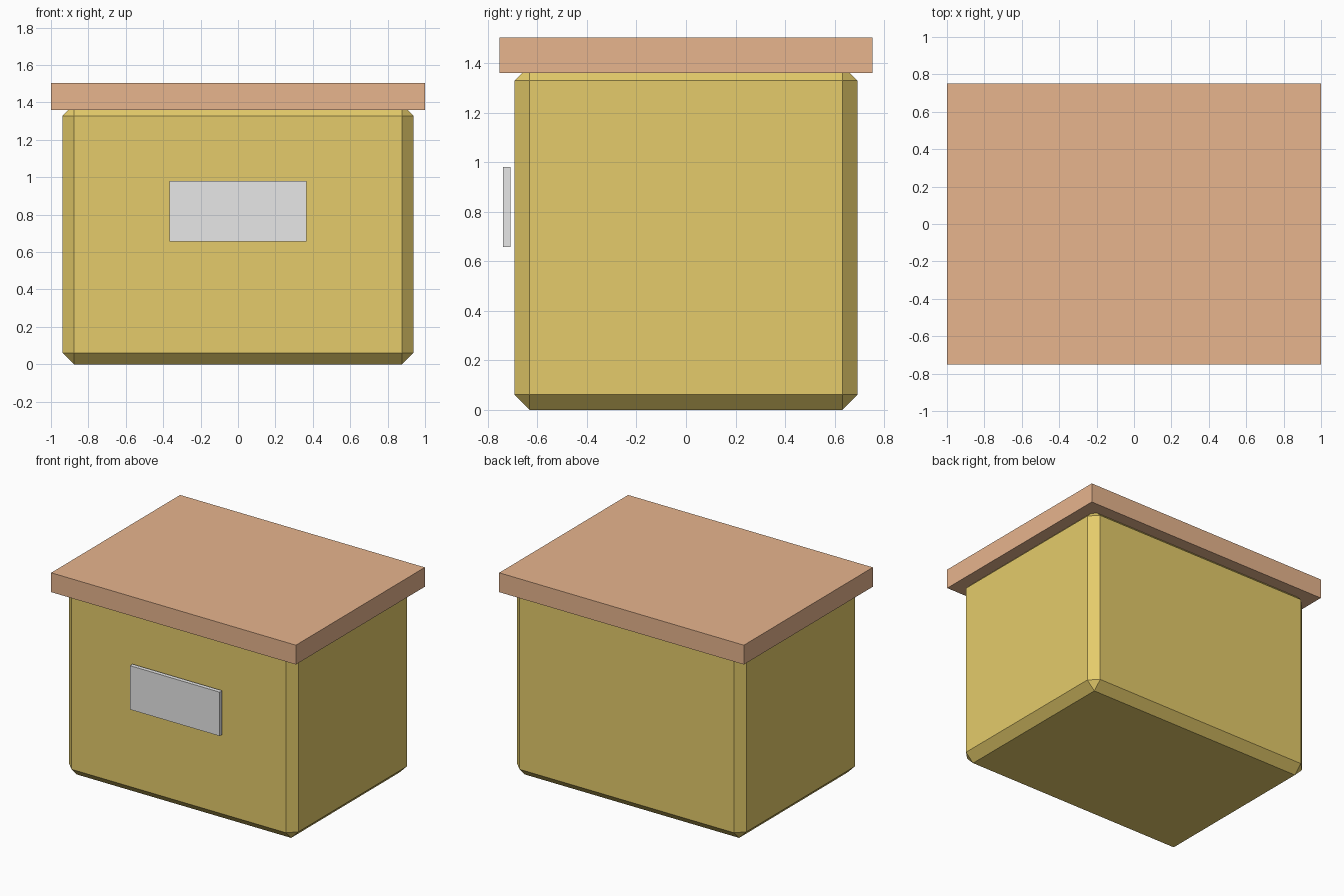
import bpy
import bmesh

if "Cube" in bpy.data.objects:
    bpy.data.objects.remove(bpy.data.objects["Cube"])


def material(name, rgb):
    mat = bpy.data.materials.new(name)
    mat.diffuse_color = (*rgb, 1.0)
    mat.use_nodes = True
    mat.node_tree.nodes["Principled BSDF"].inputs["Base Color"].default_value = mat.diffuse_color
    return mat


def box(name, x, y, z, mat, bevel=0.0):
    """Flat-shaded box between (min, max) pairs, with optional chamfered edges."""
    bm = bmesh.new()
    bmesh.ops.create_cube(bm, size=1.0)
    for v in bm.verts:
        v.co = [lo + (c + 0.5) * (hi - lo) for c, (lo, hi) in zip(v.co, (x, y, z))]
    if bevel:
        bmesh.ops.bevel(bm, geom=bm.edges[:], offset=bevel, segments=1,
                        affect='EDGES', profile=0.5)
    bmesh.ops.recalc_face_normals(bm, faces=bm.faces[:])
    mesh = bpy.data.meshes.new(name)
    bm.to_mesh(mesh)
    bm.free()
    mesh.materials.append(mat)
    obj = bpy.data.objects.new(name, mesh)
    bpy.context.collection.objects.link(obj)
    return obj


cardboard = material("mustard_cardboard", (0.78, 0.60, 0.145))
lid_tan = material("tan_lid", (0.815, 0.468, 0.275))
paper = material("white_paper", (0.80, 0.80, 0.80))

# Chamfered body; its top runs slightly into the lid
box("box_body", (-0.9375, 0.9375), (-0.6925, 0.6925), (0.0, 1.39), cardboard, bevel=0.0615)
# Overhanging slab lid
box("lid", (-1.0, 1.0), (-0.7525, 0.7525), (1.36, 1.503), lid_tan)
# Front label plate, standing just clear of the body
box("front_label", (-0.367, 0.367), (-0.738, -0.708), (0.657, 0.981), paper)
